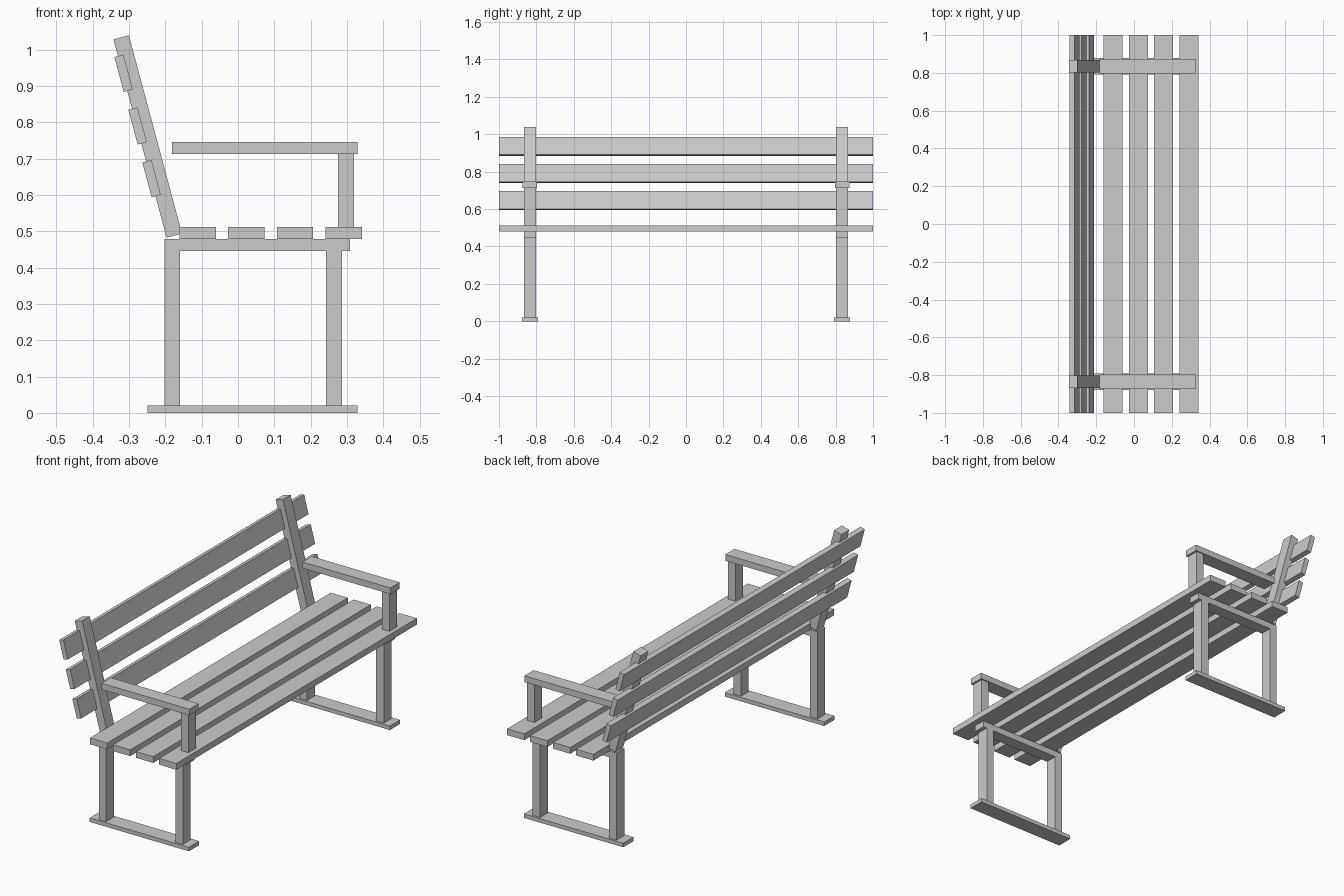
import bpy
import math
from mathutils import Vector

cube = bpy.data.objects.get("Cube")
if cube:
    bpy.data.objects.remove(cube, do_unlink=True)

grey = bpy.data.materials.new("plain grey")
grey.use_nodes = True
colour = (0.6, 0.6, 0.6, 1)
grey.diffuse_color = colour
grey.node_tree.nodes["Principled BSDF"].inputs["Base Color"].default_value = colour

LEAN = math.radians(-15)   # tilt of the backrest
SIDE = 0.835               # distance of each end frame from the middle
BAR = 0.064                # width of the frame bars


def beam(name, centre, size, tilt=0):
    """A rectangular beam, tilted about the y axis."""
    bpy.ops.mesh.primitive_cube_add(size=1, location=centre, rotation=(0, tilt, 0))
    obj = bpy.context.object
    obj.name = name
    obj.scale = size
    obj.data.materials.append(grey)
    return obj


def block(name, x, z, y=0, width=2):
    """An upright beam given by its x and z ranges."""
    beam(name, ((x[0] + x[1]) / 2, y, (z[0] + z[1]) / 2),
         (x[1] - x[0], width, z[1] - z[0]))


# Seat slats
for i in range(4):
    start = -0.161 + i * 0.134
    block(f"seat_slat_{i + 1}", (start, start + 0.1), (0.479, 0.512))

# Back slats, let halfway into the rear of the leaning posts
for i in range(3):
    centre = Vector((-0.238, 0, 0.645)) + i * Vector((-0.0385, 0, 0.145))
    beam(f"back_slat_{i + 1}", centre, (0.026, 2, 0.099), LEAN)

# End frames
for side, y in (("right", -SIDE), ("left", SIDE)):
    block(f"{side}_foot", (-0.249, 0.329), (0, 0.021), y, 0.085)
    block(f"{side}_back_leg", (-0.203, -0.16), (0.021, 0.479), y, BAR)
    block(f"{side}_front_leg", (0.242, 0.286), (0.021, 0.446), y, BAR)
    block(f"{side}_seat_rail", (-0.16, 0.308), (0.446, 0.479), y, BAR)
    block(f"{side}_arm_post", (0.275, 0.319), (0.512, 0.713), y, BAR)
    block(f"{side}_armrest", (-0.182, 0.329), (0.713, 0.746), y, 0.077)
    beam(f"{side}_back_post", (-0.2485, y, 0.761), (0.044, BAR, 0.565), LEAN)
